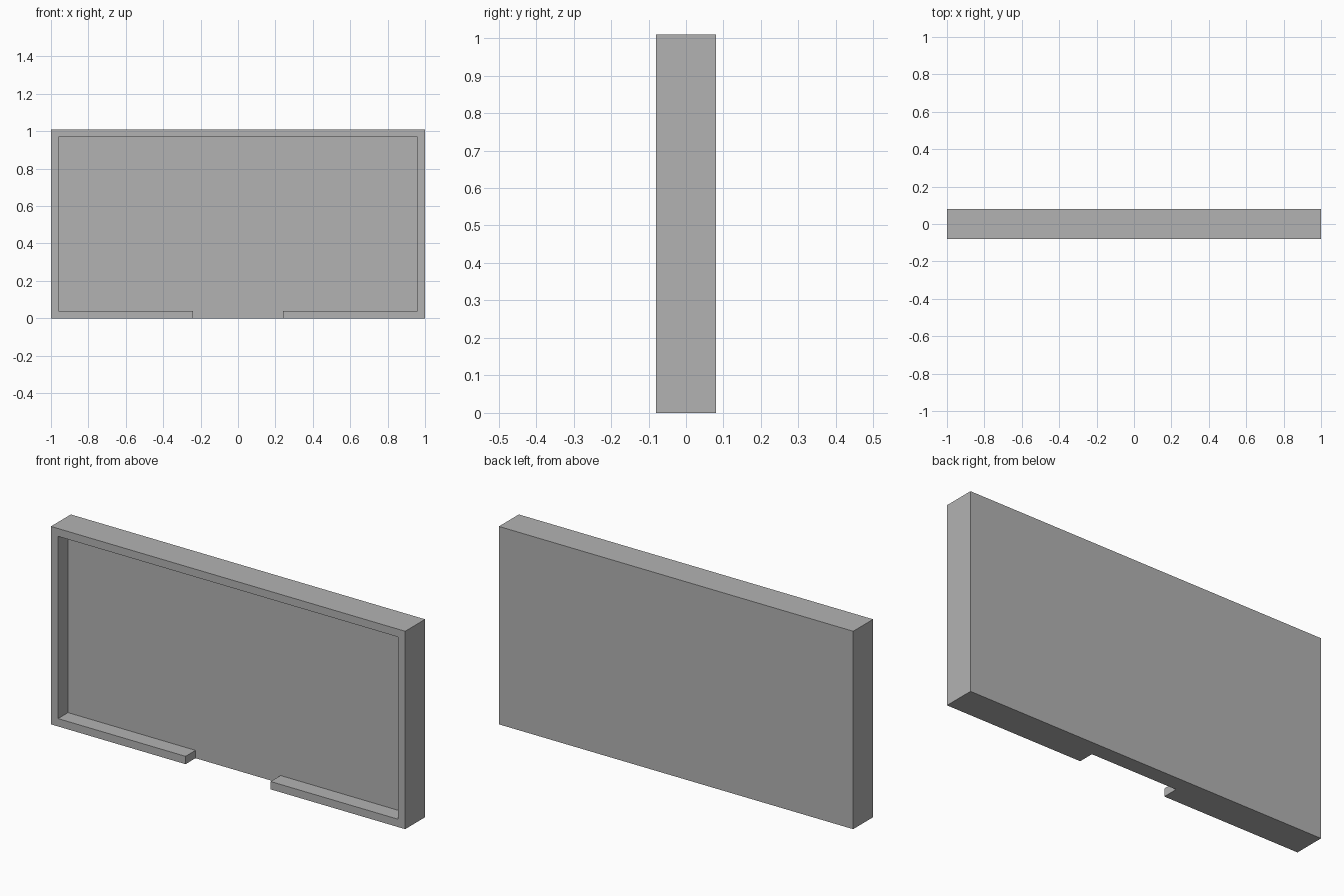
import bpy
import bmesh

cube = bpy.data.objects.get("Cube")
if cube:
    bpy.data.objects.remove(cube, do_unlink=True)

# Overall sizes
HALF_W, HEIGHT, HALF_D = 1.0, 1.01, 0.08
RIM = 0.04        # width of the raised border
GAP = 0.24        # half width of the opening in the bottom border
FLOOR_Y = 0.0     # front of the recessed panel

grey = bpy.data.materials.new("plain grey")
grey.use_nodes = True
colour = (0.45, 0.45, 0.45, 1)
grey.diffuse_color = colour
grey.node_tree.nodes["Principled BSDF"].inputs["Base Color"].default_value = colour

# Border outline in x and z: the left half, then its mirror
half = [(GAP, 0), (HALF_W, 0), (HALF_W, HEIGHT)]
inner = [(HALF_W - RIM, HEIGHT - RIM), (HALF_W - RIM, RIM), (GAP, RIM)]


def mirror(points):
    return [(-x, z) for x, z in reversed(points)]


border = half + mirror(half) + mirror(inner) + inner
back_outline = [(-HALF_W, 0), (HALF_W, 0), (HALF_W, HEIGHT), (-HALF_W, HEIGHT)]

bm = bmesh.new()


def face_at(points, y):
    return bm.faces.new([bm.verts.new((x, y, z)) for x, z in points])


# Front border and its walls, reaching back to the panel
front = face_at(border, -HALF_D)
walls = bmesh.ops.extrude_face_region(bm, geom=[front], use_keep_orig=True)
moved = [g for g in walls["geom"] if isinstance(g, bmesh.types.BMVert)]
bmesh.ops.translate(bm, verts=moved, vec=(0, FLOOR_Y + HALF_D, 0))
hidden = [g for g in walls["geom"] if isinstance(g, bmesh.types.BMFace)]
bmesh.ops.delete(bm, geom=hidden, context='FACES_ONLY')

# Recessed panel: visible front, outer sides and back
opening = [(-GAP, 0), (GAP, 0)] + inner[::-1] + mirror(inner)[::-1]
face_at(opening, FLOOR_Y)
back = face_at(back_outline, HALF_D)
sides = bmesh.ops.extrude_face_region(bm, geom=[back], use_keep_orig=True)
moved = [g for g in sides["geom"] if isinstance(g, bmesh.types.BMVert)]
bmesh.ops.translate(bm, verts=moved, vec=(0, FLOOR_Y - HALF_D, 0))
hidden = [g for g in sides["geom"] if isinstance(g, bmesh.types.BMFace)]
bmesh.ops.delete(bm, geom=hidden, context='FACES_ONLY')

# Join the opening to the lower edge so the shell is closed
for edge in [e for e in bm.edges if all(abs(v.co.z) < 1e-5 and abs(v.co.y - FLOOR_Y) < 1e-5
             and abs(abs(v.co.x) - HALF_W) < 1e-5 for v in e.verts)]:
    cuts = bmesh.ops.subdivide_edges(bm, edges=[edge], cuts=2)
    new = [g for g in cuts["geom_inner"] if isinstance(g, bmesh.types.BMVert)]
    for vert in new:
        vert.co.x = GAP if vert.co.x > 0 else -GAP
bmesh.ops.remove_doubles(bm, verts=bm.verts[:], dist=1e-4)
bmesh.ops.recalc_face_normals(bm, faces=bm.faces[:])

mesh = bpy.data.meshes.new("framed_panel")
bm.to_mesh(mesh)
bm.free()
mesh.materials.append(grey)
panel = bpy.data.objects.new("framed_panel", mesh)
bpy.context.collection.objects.link(panel)
